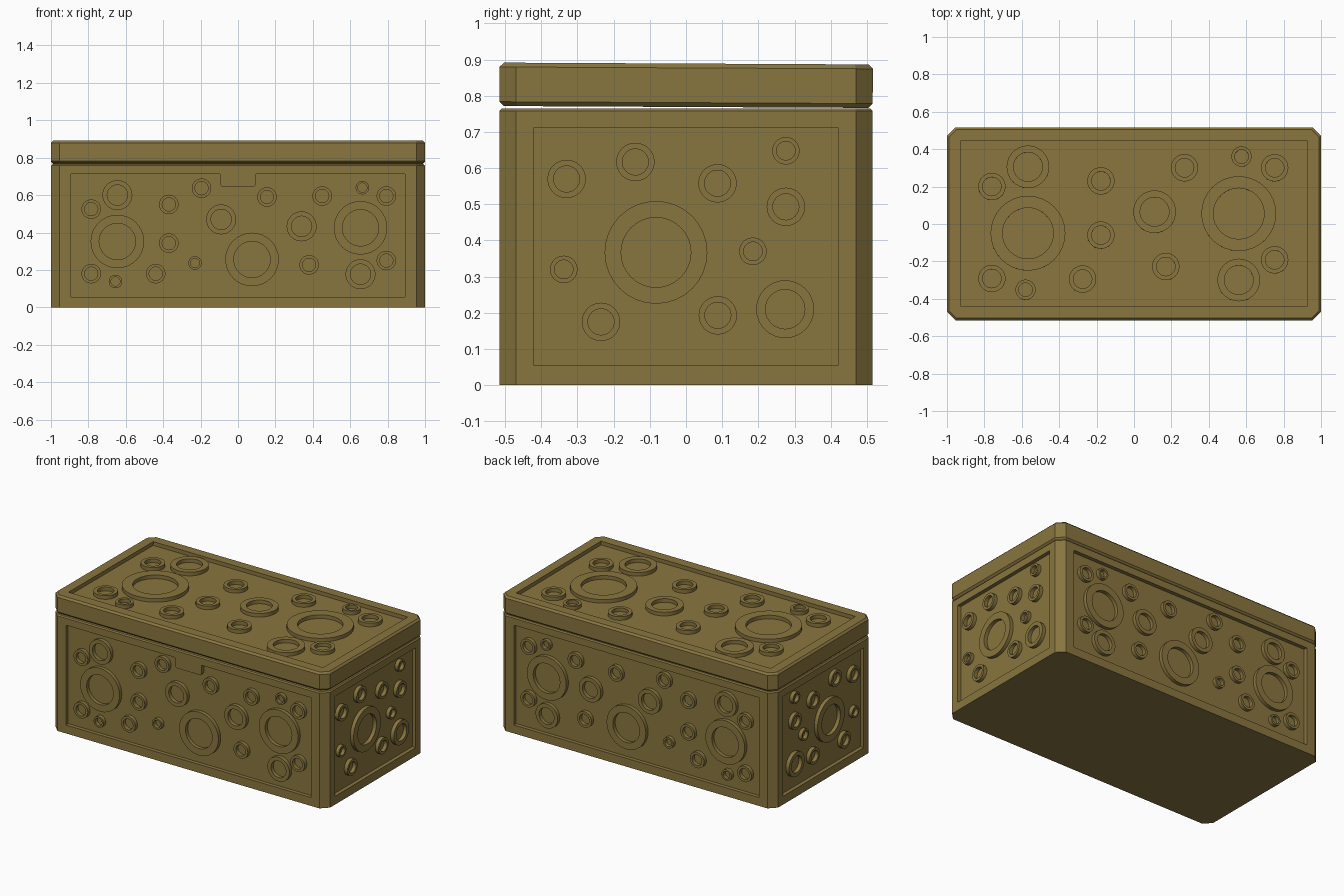
import bpy, bmesh, math
from mathutils import Matrix, Vector

cube = bpy.data.objects.get("Cube")
if cube:
    bpy.data.objects.remove(cube, do_unlink=True)

bronze = bpy.data.materials.new("olive bronze")
colour = (0.25, 0.18, 0.05, 1)
bronze.use_nodes = True
bronze.diffuse_color = colour
shader = next(n for n in bronze.node_tree.nodes if n.type == 'BSDF_PRINCIPLED')
shader.inputs["Base Color"].default_value = colour
shader.inputs["Roughness"].default_value = 0.7

HALF_X, HALF_Y, BODY_TOP, LID_HEIGHT = 1.0, 0.516, 0.765, 0.12
DEPTH = 0.025          # panel recess
CHAMFER = 0.046


def loft(bm, loops, closed=False):
    """Skin a stack of loops; cap the ends, or join last to first."""
    rows = [[bm.verts.new(p) for p in loop] for loop in loops]
    pairs = list(zip(rows, rows[1:]))
    if closed:
        pairs.append((rows[-1], rows[0]))
    else:
        bm.faces.new(rows[0])
        bm.faces.new(rows[-1])
    for a, b in pairs:
        n = len(a)
        for i in range(n):
            j = (i + 1) % n
            bm.faces.new((a[i], a[j], b[j], b[i]))


def make_object(name, bm):
    bmesh.ops.recalc_face_normals(bm, faces=bm.faces)
    mesh = bpy.data.meshes.new(name)
    bm.to_mesh(mesh)
    bm.free()
    mesh.materials.append(bronze)
    obj = bpy.data.objects.new(name, mesh)
    bpy.context.collection.objects.link(obj)
    return obj


def octagon(inset, z):
    """Rectangle with chamfered corners."""
    x, y, c = HALF_X - inset, HALF_Y - inset, CHAMFER - 0.586 * inset
    quarter = [(x, y - c), (x - c, y)]
    pts = quarter + [(-a, b) for a, b in reversed(quarter)]
    pts += [(-a, -b) for a, b in pts]
    return [(a, b, z) for a, b in pts]


def block(name, levels):
    bm = bmesh.new()
    loft(bm, [octagon(inset, z) for z, inset in levels])
    return make_object(name, bm)


def frame(origin, u, v, n):
    """Matrix mapping panel coordinates (u, v, outward) to the model."""
    m = Matrix((u, v, n)).transposed().to_4x4()
    m.translation = Vector(origin)
    return m


def recess(target, face, outline):
    """Cut a sunken panel with the given outline into a face."""
    bm = bmesh.new()
    loft(bm, [[face @ Vector((u, v, d)) for u, v in outline] for d in (-DEPTH, 0.1)])
    cutter = make_object("panel_cutter", bm)
    cutter.hide_render = True
    mod = target.modifiers.new("panel", 'BOOLEAN')
    mod.operation, mod.solver, mod.object = 'DIFFERENCE', 'EXACT', cutter
    bpy.ops.object.select_all(action='DESELECT')
    bpy.context.view_layer.objects.active = target
    target.select_set(True)
    bpy.ops.object.modifier_apply(modifier=mod.name)
    bpy.data.objects.remove(cutter, do_unlink=True)


def rings(name, face, groups, segments=32):
    """Raised flat rings standing on a panel floor."""
    bm = bmesh.new()
    for radius, centres in groups.items():
        inner = radius * 0.68
        profile = [(radius, -DEPTH - 0.002), (radius, -0.001),
                   (inner, -0.001), (inner, -DEPTH - 0.002)]
        for cu, cv in centres:
            loops = []
            for r, d in profile:
                angles = [math.tau * i / segments for i in range(segments)]
                loops.append([face @ Vector((cu + r * math.cos(a), cv + r * math.sin(a), d))
                              for a in angles])
            loft(bm, loops, closed=True)
    obj = make_object(name, bm)
    bpy.ops.object.select_all(action='DESELECT')
    bpy.context.view_layer.objects.active = obj
    obj.select_set(True)
    bpy.ops.object.shade_smooth_by_angle(angle=math.radians(30))
    return obj


def rectangle(u, low, high):
    return [(-u, low), (u, low), (u, high), (-u, high)]


# Ring centres grouped by outer radius
LONG_RINGS = {
    0.143: [(-.645, .352), (.075, .256), (.655, .425)],
    0.08: [(-.645, .6), (-.09, .47), (.34, .433), (.655, .177)],
    0.052: [(-.785, .525), (-.785, .18), (-.37, .55), (-.37, .343), (-.44, .18),
            (-.195, .637), (.155, .59), (.38, .227), (.45, .595), (.793, .595), (.793, .25)],
    0.036: [(-.655, .138), (-.23, .237), (.665, .64)],
}
END_RINGS = {
    0.142: [(-.083, .367)],
    0.08: [(.274, .21)],
    0.053: [(-.33, .57), (-.14, .617), (.087, .558), (.276, .493), (.088, .193), (-.235, .175)],
    0.038: [(.276, .648), (.185, .37), (-.338, .32)],
}
TOP_RINGS = {
    0.2: [(-.567, -.05), (.56, .055)],
    0.114: [(-.567, .305), (.11, .065), (.56, -.3)],
    0.073: [(-.76, .2), (-.177, .23), (-.177, -.06), (-.76, -.292), (-.275, -.295),
            (.17, -.228), (.27, .3), (.752, .3), (.752, -.192)],
    0.054: [(.575, .36), (-.58, -.352)],
}

# Chest body with sunken panels on all four sides
body = block("chest_body", [(0, 0), (BODY_TOP - 0.007, 0), (BODY_TOP, 0.007)])
X, Y, Z = Vector((1, 0, 0)), Vector((0, 1, 0)), Vector((0, 0, 1))
LOW, HIGH = 0.055, 0.712
long_panel = rectangle(0.893, LOW, HIGH)
# The front panel leaves a latch tab at the middle of its top edge
tab = [(.096, HIGH), (.096, .655), (.086, .645)]
latch_panel = long_panel[:3] + tab + [(-u, v) for u, v in reversed(tab)] + long_panel[3:]

for side, outline, word in ((-1, latch_panel, "front"), (1, long_panel, "back")):
    face = frame(Y * side * HALF_Y, X, Z, Y * side)
    recess(body, face, outline)
    rings(word + "_rings", face, LONG_RINGS)

for side, word in ((1, "left"), (-1, "right")):
    face = frame(X * side * HALF_X, Y, Z, X * side)
    recess(body, face, rectangle(0.42, LOW, HIGH))
    rings(word + "_rings", face, END_RINGS)

# Lid, resting with a very slight tilt
bevel = 0.012
lid = block("lid", [(0, bevel), (bevel, 0), (LID_HEIGHT - bevel, 0), (LID_HEIGHT, bevel)])
top = frame(Z * LID_HEIGHT, X, Y, Z)
recess(lid, top, rectangle(0.927, -0.44, 0.442))
lid_rings = rings("lid_rings", top, TOP_RINGS)
for part in (lid, lid_rings):
    part.location.z = BODY_TOP + 0.004
    part.rotation_euler.x = -0.005
